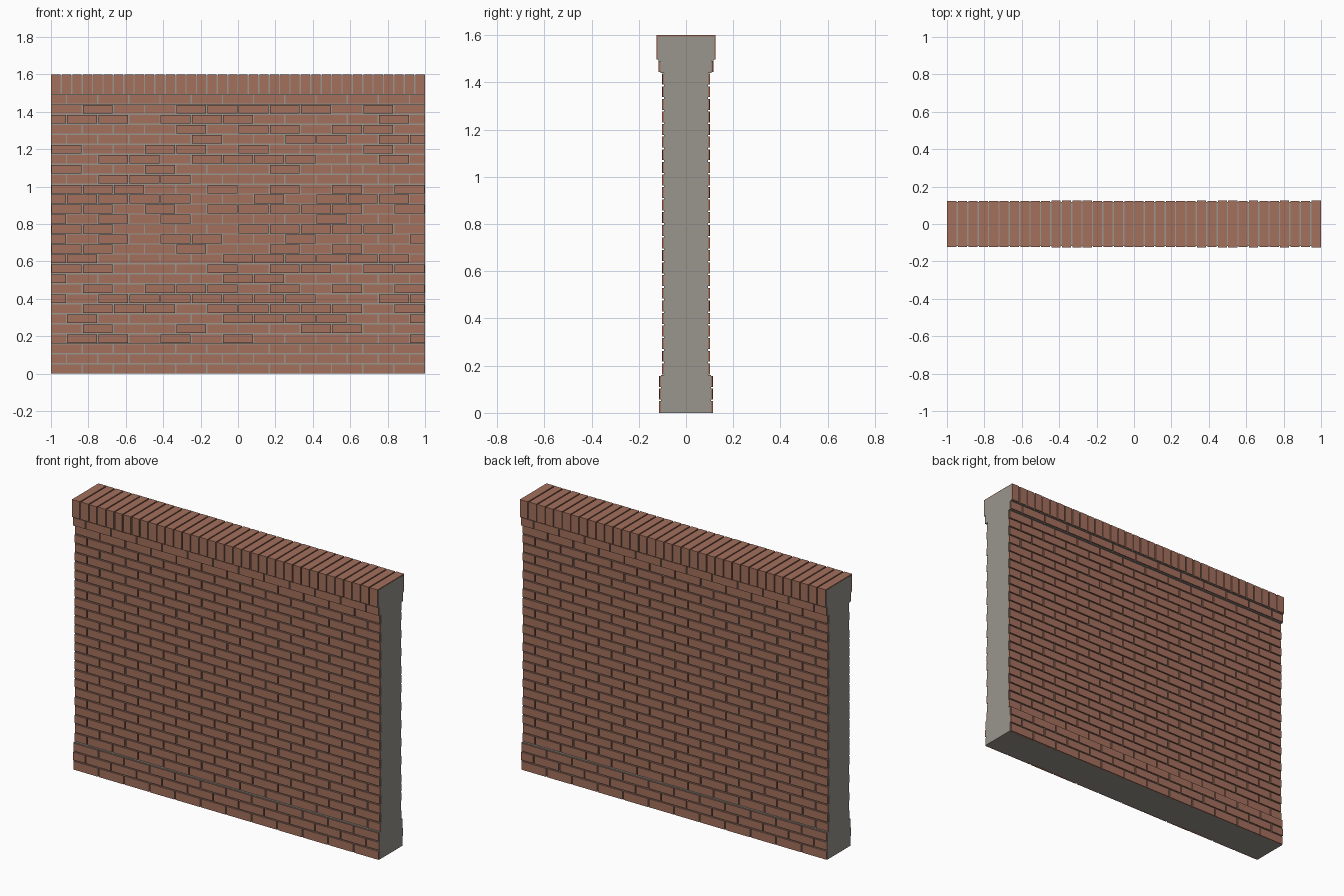
import bpy, bmesh, random
from mathutils import Matrix, Vector

if "Cube" in bpy.data.objects:
    bpy.data.objects.remove(bpy.data.objects["Cube"])

random.seed(4)
COURSE = 1.6 / 30      # course height
LENGTH = 2 / 12        # stretcher brick length
GAP = 0.007            # mortar joint
END = 0.999            # brick limit at the wall ends


def material(name, color):
    m = bpy.data.materials.new(name)
    m.diffuse_color = (*color, 1)
    m.use_nodes = True
    m.node_tree.nodes["Principled BSDF"].inputs["Base Color"].default_value = m.diffuse_color
    return m


brick_mat = material("brick_red", (0.37, 0.16, 0.107))
mortar_mat = material("mortar_grey", (0.32, 0.30, 0.27))


def add_box(bm, lo, hi):
    lo, hi = Vector(lo), Vector(hi)
    bmesh.ops.create_cube(bm, size=1, matrix=Matrix.Translation((lo + hi) / 2)
                          @ Matrix.Diagonal((*(hi - lo), 1)))


def finish(bm, name, mat):
    mesh = bpy.data.meshes.new(name)
    bm.to_mesh(mesh)
    bm.free()
    mesh.materials.append(mat)
    bpy.context.collection.objects.link(bpy.data.objects.new(name, mesh))


# Wall sections: name, first course, last course, mortar half depth, brick half depth
SECTIONS = [
    ("base", 0, 3, 0.106, 0.113),
    ("body", 3, 27, 0.093, 0.101),
    ("neck", 27, 28, 0.108, 0.115),
]

for name, first, last, core, face in SECTIONS:
    # Mortar core of the section
    bm = bmesh.new()
    add_box(bm, (-1, -core, first * COURSE), (1, core, last * COURSE))
    finish(bm, name + "_mortar", mortar_mat)

    # Running bond of bricks on both faces, with half bricks on odd courses
    bm = bmesh.new()
    for row in range(first, last):
        z0 = row * COURSE + (GAP / 2 if row else 0)
        z1 = (row + 1) * COURSE - GAP / 2
        shift = LENGTH / 2 if row % 2 else 0
        for i in range(13 if row % 2 else 12):
            x = -1 - shift + i * LENGTH
            x0 = max(x + GAP / 2, -END)
            x1 = min(x + LENGTH - GAP / 2, END)
            for side in (-1, 1):
                out = face + random.uniform(-0.001, 0.001)
                ys = sorted((side * (core - 0.01), side * out))
                add_box(bm, (x0, ys[0], z0), (x1, ys[1], z1))
    finish(bm, name + "_bricks", brick_mat)

# Mortar core of the coping
z_cap = 28 * COURSE
bm = bmesh.new()
add_box(bm, (-1, -0.118, z_cap), (1, 0.118, 1.594))
finish(bm, "coping_mortar", mortar_mat)

# Coping of upright bricks laid across the wall
bm = bmesh.new()
width = 2 / 36
for i in range(36):
    x0 = max(-1 + i * width + GAP / 2, -END)
    x1 = min(-1 + (i + 1) * width - GAP / 2, END)
    if i == 0:
        x0 = -END
    if i == 35:
        x1 = END
    d = 0.124 + random.uniform(-0.001, 0.001)
    add_box(bm, (x0, -d, z_cap + 0.003), (x1, d, 1.6))
finish(bm, "coping_bricks", brick_mat)
